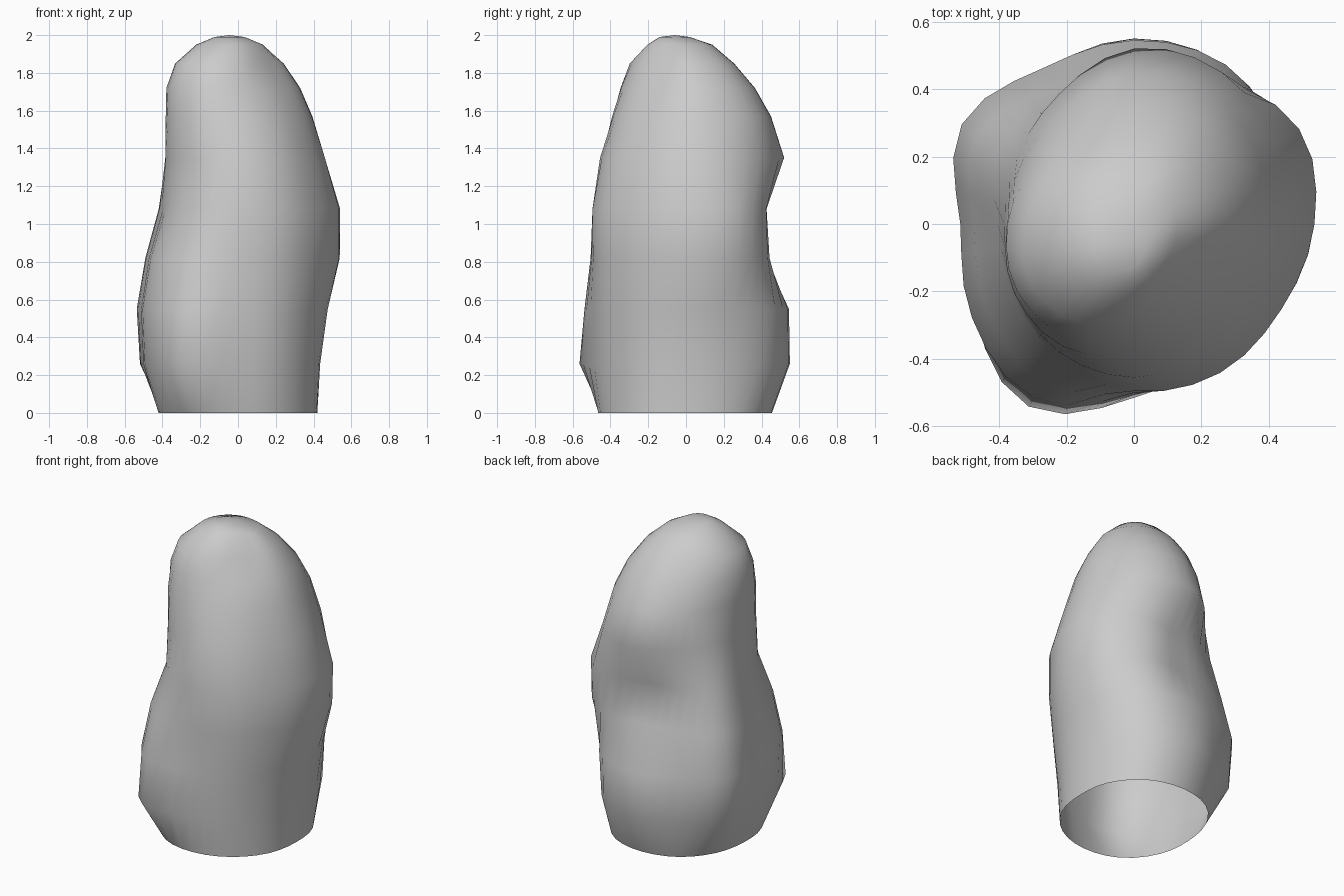
import bpy, bmesh, math

SEG = 36  # vertices around each ring

# Cross-sections: height -> radii every 30 degrees, counter-clockwise from +x
RINGS = [
    (0.00, (.42, .445, .46, .455, .45, .43, .42, .45, .475, .465, .45, .435)),
    (0.26, (.435, .465, .54, .55, .53, .57, .505, .545, .625, .515, .47, .445)),
    (0.55, (.475, .50, .545, .545, .535, .59, .515, .555, .595, .505, .49, .475)),
    (0.82, (.535, .56, .50, .42, .455, .535, .475, .505, .54, .50, .505, .505)),
    (1.08, (.535, .565, .49, .39, .415, .46, .405, .415, .455, .495, .51, .505)),
    (1.35, (.46, .48, .52, .52, .445, .40, .385, .405, .44, .455, .44, .43)),
    (1.57, (.39, .42, .45, .45, .40, .38, .38, .41, .42, .385, .365, .365)),
    (1.72, (.325, .35, .37, .365, .34, .345, .375, .40, .385, .33, .295, .29)),
    (1.85, (.24, .25, .26, .255, .255, .285, .325, .355, .335, .27, .215, .205)),
    (1.95, (.13, .13, .135, .135, .155, .185, .215, .235, .225, .195, .155, .135)),
]


def radius(vals, t):
    """Smooth periodic interpolation of the ring radii."""
    n = len(vals)
    i = math.floor(t)
    u = t - i
    a, b, c, d = (vals[(i + k) % n] for k in (-1, 0, 1, 2))
    return b + 0.5 * u * (c - a + u * (2*a - 5*b + 4*c - d + u * (3*(b - c) + d - a)))


bm = bmesh.new()
loops = []
for z, vals in RINGS:
    loop = []
    for k in range(SEG):
        ang = 2 * math.pi * k / SEG
        r = radius(vals, len(vals) * k / SEG)
        loop.append(bm.verts.new((r * math.cos(ang), r * math.sin(ang), z)))
    loops.append(loop)

# Small crown ring and top point
CX, CY = -0.045, -0.06
loops.append([bm.verts.new((CX + .08 * math.cos(2 * math.pi * k / SEG),
                            CY + .08 * math.sin(2 * math.pi * k / SEG), 1.99))
              for k in range(SEG)])
tip = bm.verts.new((CX, CY, 2.0))

# Skin between rings; the bottom stays open
for lo, hi in zip(loops, loops[1:]):
    for k in range(SEG):
        j = (k + 1) % SEG
        bm.faces.new((lo[k], lo[j], hi[j], hi[k]))
for k in range(SEG):
    bm.faces.new((loops[-1][k], loops[-1][(k + 1) % SEG], tip))

for f in bm.faces:
    f.smooth = True
mesh = bpy.data.meshes.new("lumpy_shell")
bm.to_mesh(mesh)
bm.free()
shell = bpy.data.objects.new("lumpy_shell", mesh)
bpy.context.collection.objects.link(shell)
